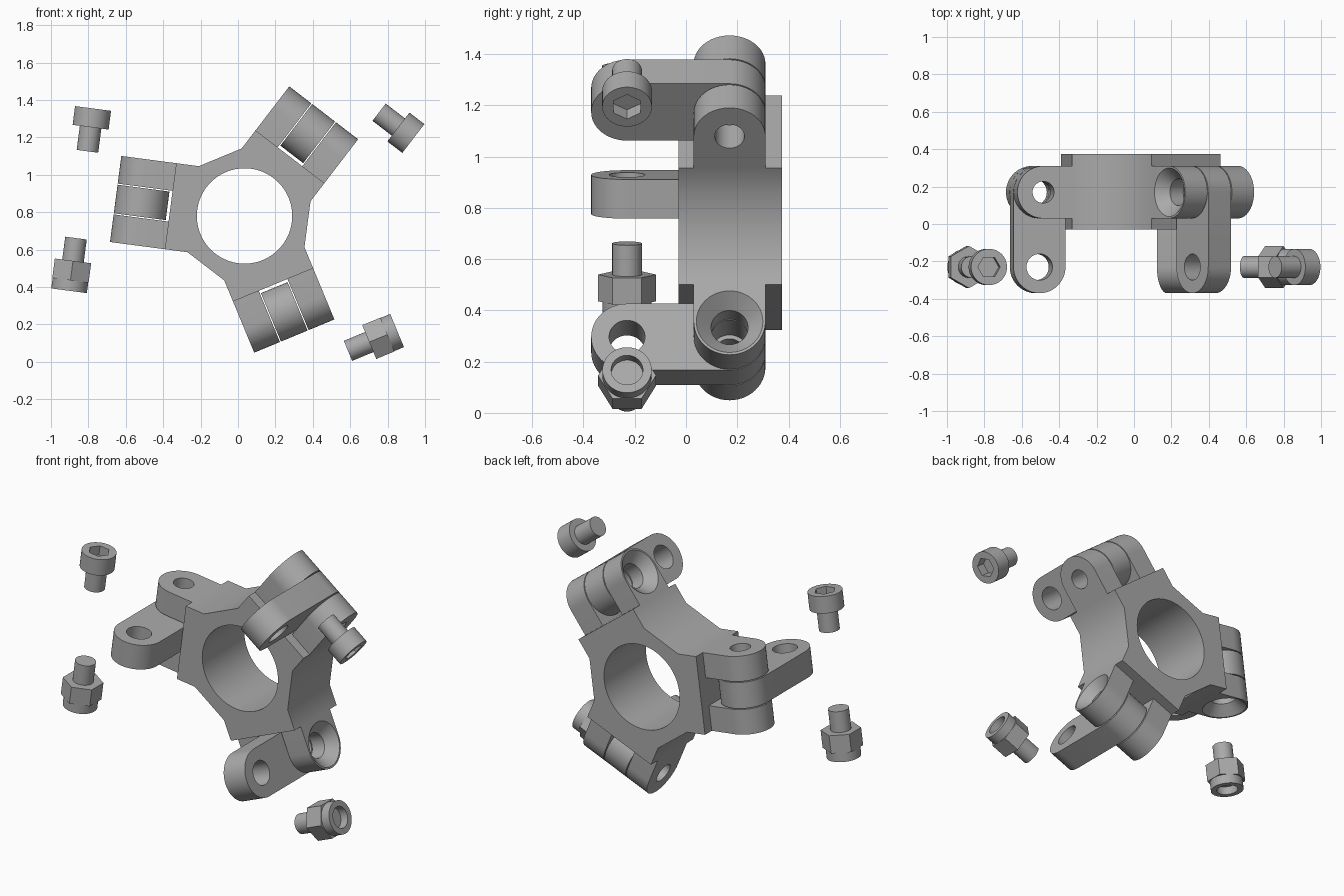
import bpy
import bmesh
from math import cos, sin, pi, radians
from mathutils import Vector

cube = bpy.data.objects.get("Cube")
if cube:
    bpy.data.objects.remove(cube)

steel = bpy.data.materials.new("grey_steel")
steel.use_nodes = True
GREY = (0.40, 0.40, 0.40, 1)
steel.diffuse_color = GREY
steel.node_tree.nodes["Principled BSDF"].inputs["Base Color"].default_value = GREY

# Hub centre and arm layout
CX, CZ = 0.035, 0.78
ARMS = {"left": 172.5, "upper": 52.5, "lower": -67.5}
HALF = 0.232          # half width of an arm
ROOT = 0.399          # radial start of the fork lugs
PIVOT, PIVOT_Y = 0.555, 0.17
EYE_Y = -0.23         # depth of the free link eye and the loose fasteners
LUG_R = 0.14
FASTENER = 0.878      # radial position of the loose fasteners


def place(angle):
    """Map (radial, tangential, depth) to the world."""
    c, s = cos(radians(angle)), sin(radians(angle))
    return lambda p: Vector((CX + p[0] * c - p[1] * s, p[2], CZ + p[0] * s + p[1] * c))


def ring(u, y, v, r, n=48, turn=0.0):
    """Circle or regular polygon whose axis is tangential."""
    return [(u + r * cos(turn + 2 * pi * i / n), v, y + r * sin(turn + 2 * pi * i / n))
            for i in range(n)]


def build(name, outer, holes=(), angle=0, sharp=35):
    """Skin a stack of outer rings; each hole is a stack of rings, open at
    both ends (through) or closed by a floor at its first ring (blind)."""
    bm = bmesh.new()
    to_world = place(angle)

    def skin(stack):
        loops = [[bm.verts.new(to_world(p)) for p in loop] for loop in stack]
        for a, b in zip(loops, loops[1:]):
            for i in range(len(a)):
                j = (i + 1) % len(a)
                bm.faces.new((a[i], a[j], b[j], b[i]))
        return loops

    def loop_edges(loop):
        return [bm.edges.get((loop[i - 1], loop[i])) for i in range(len(loop))]

    body = skin(outer)
    bores = [(skin(stack), through) for stack, through in holes]
    for end in (0, -1):
        rims = [b[end] for b, through in bores if through or end == -1]
        if rims:
            edges = [e for loop in [body[end]] + rims for e in loop_edges(loop)]
            bmesh.ops.triangle_fill(bm, use_beauty=True, edges=edges)
        else:
            bm.faces.new(body[end])
    for b, through in bores:
        if not through:
            bm.faces.new(b[0])
    bmesh.ops.recalc_face_normals(bm, faces=bm.faces)
    mesh = bpy.data.meshes.new(name)
    bm.to_mesh(mesh)
    bm.free()
    mesh.materials.append(steel)
    mesh.shade_smooth()
    mesh.set_sharp_from_angle(angle=radians(sharp))
    obj = bpy.data.objects.new(name, mesh)
    bpy.context.collection.objects.link(obj)
    return obj


def extrude(profile, v0, v1):
    return [[(u, v, y) for u, y in profile] for v in (v0, v1)]


# Hub: three short arm blocks joined by flat sides, with a large bore
outline = []
for a in sorted(ARMS.values()):
    c, s = cos(radians(a)), sin(radians(a))
    for u, v in ((0.277, -HALF), (ROOT, -HALF), (ROOT, HALF), (0.277, HALF)):
        outline.append((u * c - v * s, u * s + v * c))
FRONT, BACK = -0.03, 0.375
bore = [[(0.255 * cos(2 * pi * i / 72), 0.255 * sin(2 * pi * i / 72), y) for i in range(72)]
        for y in (FRONT, BACK)]
build("hub", [[(x, z, y) for x, z in outline] for y in (FRONT, BACK)],
      [(bore, True)], sharp=65)

# Profiles of the fork lugs and the swinging links
arc = [pi * i / 24 for i in range(25)]
lug = [(ROOT, PIVOT_Y - LUG_R)]
lug += [(PIVOT + LUG_R * sin(t), PIVOT_Y - LUG_R * cos(t)) for t in arc]
lug += [(ROOT, PIVOT_Y + LUG_R)]
link = [(PIVOT + LUG_R * cos(t), PIVOT_Y + LUG_R * sin(t)) for t in arc]
link += [(PIVOT - LUG_R * cos(t), EYE_Y - LUG_R * sin(t)) for t in arc]


def bore_stack(y, *steps):
    return [ring(PIVOT, y, v, r) for v, r in steps], True


SLOT, LINK_HALF = 0.083, 0.077
for side, a in ARMS.items():
    build(side + "_plain_lug", extrude(lug, -HALF, -SLOT),
          [bore_stack(PIVOT_Y, (-HALF, 0.058), (-SLOT, 0.058))], a)
    build(side + "_countersunk_lug", extrude(lug, SLOT, HALF),
          [bore_stack(PIVOT_Y, (SLOT, 0.072), (HALF - 0.06, 0.072), (HALF, 0.13))], a)
    build(side + "_link", extrude(link, -LINK_HALF, LINK_HALF),
          [bore_stack(PIVOT_Y, (-LINK_HALF, 0.072), (LINK_HALF, 0.072)),
           bore_stack(EYE_Y, (-LINK_HALF, 0.07), (LINK_HALF, 0.07))], a)


def turned(*steps):
    return [ring(FASTENER, EYE_Y, v, r) for v, r in steps]


# Loose socket screws
for side in ("left", "upper"):
    socket = [ring(FASTENER, EYE_Y, v, 0.06, 6) for v in (-0.405, -0.464)]
    build(side + "_socket_screw",
          turned((-0.233, 0.058), (-0.363, 0.058), (-0.363, 0.097), (-0.464, 0.097)),
          [(socket, False)], ARMS[side])

# Loose hexagon nuts with a stud on one side and a bored collar on the other
for side in ("left", "lower"):
    a = ARMS[side]
    build(side + "_nut_stud", turned((0.235, 0.058), (0.36, 0.058)), angle=a)
    build(side + "_nut_hexagon",
          [ring(FASTENER, EYE_Y, v, 0.113, 6, pi / 2) for v in (0.358, 0.463)], angle=a)
    build(side + "_nut_collar", turned((0.46, 0.096), (0.519, 0.096)),
          [(turned((0.47, 0.062), (0.519, 0.062)), False)], a)
